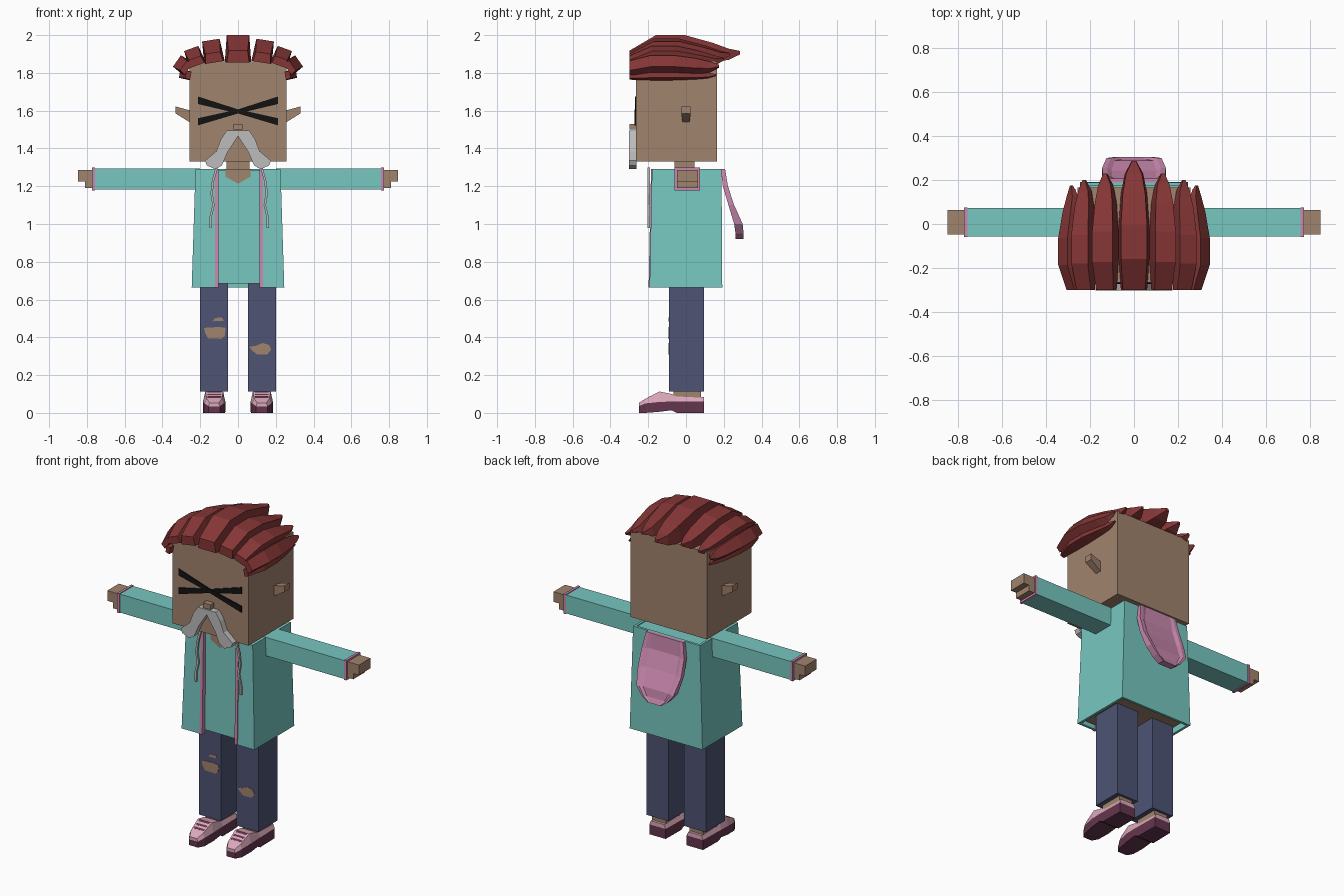
import bpy
import bmesh
from math import sin, cos, radians

default_cube = bpy.data.objects.get("Cube")
if default_cube:
    bpy.data.objects.remove(default_cube, do_unlink=True)


def make_material(name, *rgb):
    """Flat material from an sRGB colour in 0..255."""
    linear = [((c / 255 + 0.055) / 1.055) ** 2.4 for c in rgb] + [1.0]
    material = bpy.data.materials.new(name)
    material.use_nodes = True
    material.diffuse_color = linear
    material.node_tree.nodes["Principled BSDF"].inputs["Base Color"].default_value = linear
    return material


skin = make_material("tan skin", 161, 131, 109)
hair_red = make_material("dark red hair", 134, 54, 54)
black = make_material("black", 18, 18, 18)
grey = make_material("light grey", 188, 188, 188)
teal = make_material("teal cloth", 119, 199, 192)
pink = make_material("pink lining", 202, 136, 174)
denim = make_material("denim blue", 78, 84, 116)
maroon = make_material("maroon sole", 100, 54, 78)
pale_pink = make_material("pale pink shoe", 218, 168, 186)


def loft(name, rings, *materials, closed=False):
    """Skin a row of equal point rings and cap both ends."""
    bm = bmesh.new()
    rows = [[bm.verts.new(p) for p in ring] for ring in rings]
    n = len(rows[0])
    for a, b in zip(rows, rows[1:]):
        for i in range(n):
            j = (i + 1) % n
            bm.faces.new((a[i], a[j], b[j], b[i]))
    bm.faces.new(rows[0])
    bm.faces.new(rows[-1])
    bmesh.ops.recalc_face_normals(bm, faces=bm.faces)
    mesh = bpy.data.meshes.new(name)
    bm.to_mesh(mesh)
    bm.free()
    for material in materials:
        mesh.materials.append(material)
    obj = bpy.data.objects.new(name, mesh)
    bpy.context.collection.objects.link(obj)
    return obj


def box(name, xs, ys, zs, *materials):
    corners = [(xs[0], ys[0]), (xs[1], ys[0]), (xs[1], ys[1]), (xs[0], ys[1])]
    return loft(name, [[(x, y, z) for x, y in corners] for z in zs], *materials)


def plate(name, outline, ys, material, side=1):
    """Extrude an x-z outline along y."""
    return loft(name, [[(side * x, y, z) for x, z in outline] for y in ys], material)


SIDES = ((1, "left"), (-1, "right"))

# Head, neck, nose
box("head", (-.257, .257), (-.265, .165), (1.33, 1.86), skin)
box("neck", (-.06, .06), (-.06, .045), (1.25, 1.34), skin)
box("nose", (-.025, .025), (-.3, -.26), (1.5, 1.53), skin)

for s, label in SIDES:
    # Ears taper outward
    loft(label + "_ear", [
        [(s * x, -d, low), (s * x, d, low), (s * x, d, high), (s * x, -d, high)]
        for x, d, low, high in ((.25, .018, 1.535, 1.6), (.33, .025, 1.585, 1.622))], skin)
    # Crossed shut eyes, thin toward the middle
    plate(label + "_eye_upper", [(0, 1.585), (.212, 1.635), (.212, 1.675), (0, 1.607)],
          (-.271, -.262), black, s)
    plate(label + "_eye_lower", [(0, 1.585), (.212, 1.522), (.212, 1.56), (0, 1.607)],
          (-.272, -.263), black, s)
    # Drooping moustache half
    plate(label + "_moustache", [
        (0, 1.465), (0, 1.495), (.06, 1.495), (.09, 1.45), (.115, 1.385), (.175, 1.335),
        (.165, 1.31), (.12, 1.29), (.085, 1.31), (.055, 1.38)], (-.302, -.262), grey, s)


# Hair locks swept from front to back around the crown
LOCK_PROFILE = ((0, 0, .43, .85), (.24, 0, 1, 1), (.5, 0, 1, 1),
                (.75, 0, .72, .85), (.9, .1, .5, .6), (1, .3, .42, .15))


def hair_lock(name, x, z, tilt, half, height, back, side=1):
    a = radians(tilt)
    rings = []
    for t, low, high, wide in LOCK_PROFILE:
        y = -.3 + t * (back + .3)
        section = ((-wide, low), (wide, low), (wide * .85, high), (-wide * .85, high))
        rings.append([(side * (x + u * half * cos(a) + v * height * sin(a)), y,
                       z - u * half * sin(a) + v * height * cos(a)) for u, v in section])
    loft(name, rings, hair_red)


hair_lock("hair_lock_centre", 0, 1.855, 0, .07, .145, .287)
for s, label in SIDES:
    hair_lock(label + "_hair_lock_inner", .125, 1.855, 9, .055, .12, .23, s)
    hair_lock(label + "_hair_lock_upper", .215, 1.84, 20, .047, .095, .2, s)
    hair_lock(label + "_hair_lock_side", .262, 1.82, 55, .043, .075, .175, s)
    hair_lock(label + "_hair_lock_low", .25, 1.785, 80, .025, .06, .16, s)

# Shirt core: cloth all round, bare underside
shirt = box("shirt", (-.21, .21), (-.168, .17), (.685, 1.287), teal, skin)
for face in shirt.data.polygons:
    face.material_index = int(face.normal.z < -.5)
plate("neckline", [(-.065, 1.29), (.065, 1.29), (.065, 1.25), (0, 1.213), (-.065, 1.25)],
      (-.174, -.166), skin)


# Open jacket: one C-shaped wall widening toward the hem
def jacket_ring(z, w, front, back, wall=.015):
    l, r = -.11, .122
    outline = [(l, front), (-w, front), (-w, back), (w, back), (w, front), (r, front),
               (r, front + wall), (w - wall, front + wall), (w - wall, back - wall),
               (wall - w, back - wall), (wall - w, front + wall), (l, front + wall)]
    return [(x, y, z) for x, y in outline]


loft("jacket", [jacket_ring(.665, .245, -.193, .192),
                jacket_ring(1.292, .225, -.18, .188)], teal)

# Pink trim down both jacket edges, and the drawstrings
for x, label in ((-.112, "right"), (.124, "left")):
    s = 1 if x > 0 else -1
    loft(label + "_jacket_trim", [
        [(x - .009, y, z), (x + .009, y, z), (x + .009, y + .025, z), (x - .009, y + .025, z)]
        for y, z in ((-.198, .665), (-.185, 1.292))], pink)
    path = ((0, 1.3), (.02, 1.23), (.028, 1.16), (.018, 1.1), (.032, 1.04), (.034, .98))
    loft(label + "_drawstring", [
        [(x + s * dx + i * .006, -.197 + j * .006, z)
         for i, j in ((-1, -1), (1, -1), (1, 1), (-1, 1))] for dx, z in path], grey)

# Hood hanging down the back, with a dished outer face
HOOD_ROWS = ((1.292, .125, .185, .207), (1.2, .142, .195, .222), (1.1, .145, .225, .255),
             (1.0, .125, .255, .3), (.95, .085, .262, .305), (.92, .045, .262, .305))
hood_rings = []
for z, w, inner, outer in HOOD_ROWS:
    dish = .012 if .94 < z < 1.29 else 0
    hood_rings.append([(-w, inner, z), (w, inner, z), (w, outer, z), (w * .84, outer, z),
                       (w * .7, outer - dish, z), (-w * .7, outer - dish, z),
                       (-w * .84, outer, z), (-w, outer, z)])
loft("hood", hood_rings, pink)


def mirrored_box(name, side, xs, ys, zs, material):
    return box(name, sorted(side * x for x in xs), ys, zs, material)


for s, label in SIDES:
    # Arms held straight out
    mirrored_box(label + "_sleeve", s, (.2, .76), (-.057, .072), (1.182, 1.294), teal)
    mirrored_box(label + "_cuff", s, (.757, .772), (-.06, .075), (1.178, 1.298), pink)
    mirrored_box(label + "_hand", s, (.765, .848), (-.047, .064), (1.225, 1.287), skin)
    mirrored_box(label + "_thumb", s, (.765, .81), (-.047, .064), (1.19, 1.225), skin)
    # Legs and ankles
    mirrored_box(label + "_trouser_leg", s, (.052, .2), (-.09, .095), (.113, .69), denim)
    mirrored_box(label + "_ankle", s, (.08, .172), (-.065, .08), (.06, .115), skin)

    # Shoes: stations along y with sole and upper heights
    stations = ((-.25, .03, 0, .035, .053), (-.215, .05, 0, .05, .075),
                (-.14, .059, .006, .058, .113), (-.075, .059, .014, .06, .1),
                (-.05, .058, 0, .06, .086), (.095, .055, 0, .06, .085))
    mid = s * .126
    loft(label + "_shoe_sole", [
        [(mid - w, y, a), (mid + w, y, a), (mid + w, y, b), (mid - w, y, b)]
        for y, w, a, b, c in stations], maroon)
    loft(label + "_shoe_upper", [
        [(mid - w, y, b), (mid + w, y, b), (mid + w * .8, y, c), (mid - w * .8, y, c)]
        for y, w, a, b, c in stations], pale_pink)
    # Laces across the instep
    for i in range(3):
        y = -.2 + i * .024
        z = .083 + i * .012
        loft(f"{label}_lace_{i + 1}", [
            [(mid + e, y, z - .006), (mid + e, y + .012, z), (mid + e, y + .012, z + .006),
             (mid + e, y, z)] for e in (-.036, .036)], maroon)

# Torn patches in the trousers
TEARS = {
    "right_knee_tear": [(-.18, .45), (-.1, .455), (-.065, .45), (-.07, .405),
                        (-.09, .392), (-.16, .395), (-.175, .425)],
    "right_small_tear": [(-.135, .485), (-.12, .503), (-.085, .505), (-.075, .487)],
    "left_shin_tear": [(.06, .35), (.095, .355), (.13, .37), (.165, .36),
                       (.176, .335), (.155, .31), (.1, .31), (.075, .33)],
}
for name, outline in TEARS.items():
    plate(name, outline, (-.093, -.087), skin)
